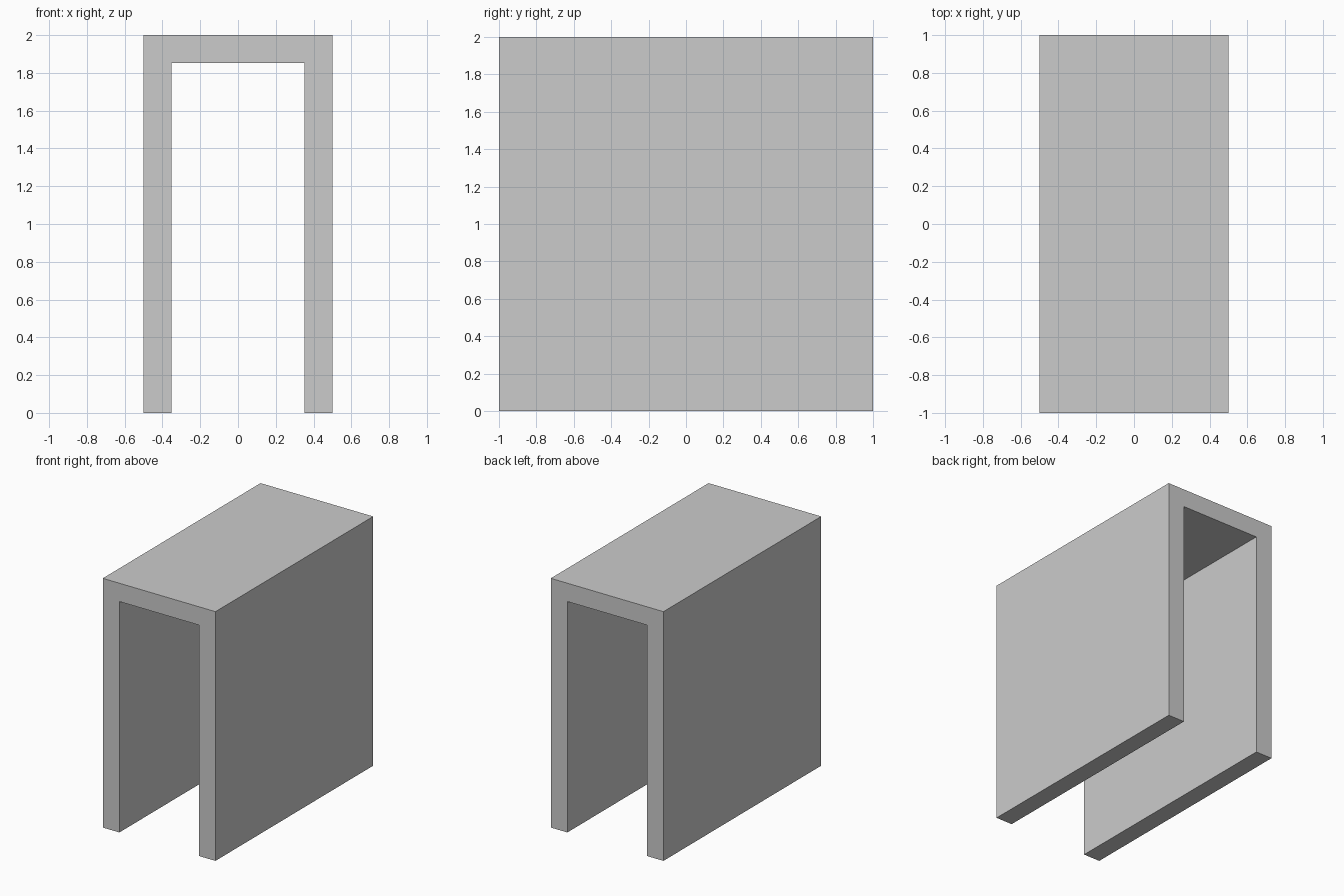
import bpy
import bmesh

if "Cube" in bpy.data.objects:
    bpy.data.objects.remove(bpy.data.objects["Cube"])

WIDTH, DEPTH, HEIGHT, WALL = 1.0, 2.0, 2.0, 0.147
outer = WIDTH / 2
inner = outer - WALL

# Upside-down U profile in the front plane
right_half = [(inner, HEIGHT - WALL), (inner, 0), (outer, 0), (outer, HEIGHT)]
profile = right_half + [(-x, z) for x, z in reversed(right_half)]

# Extrude the profile from front to back
bm = bmesh.new()
face = bm.faces.new([bm.verts.new((x, -DEPTH / 2, z)) for x, z in profile])
result = bmesh.ops.extrude_face_region(bm, geom=[face], use_keep_orig=True)
back = [v for v in result["geom"] if isinstance(v, bmesh.types.BMVert)]
bmesh.ops.translate(bm, verts=back, vec=(0, DEPTH, 0))

# Split the U-shaped ends into clean panels at the inner corners
for co, no in (((inner, 0, 0), (1, 0, 0)), ((-inner, 0, 0), (1, 0, 0))):
    bmesh.ops.bisect_plane(bm, geom=bm.verts[:] + bm.edges[:] + bm.faces[:],
                           plane_co=co, plane_no=no, dist=1e-5)
bmesh.ops.recalc_face_normals(bm, faces=bm.faces[:])

mesh = bpy.data.meshes.new("waterfall_table")
bm.to_mesh(mesh)
bm.free()
table = bpy.data.objects.new("waterfall_table", mesh)
bpy.context.collection.objects.link(table)
